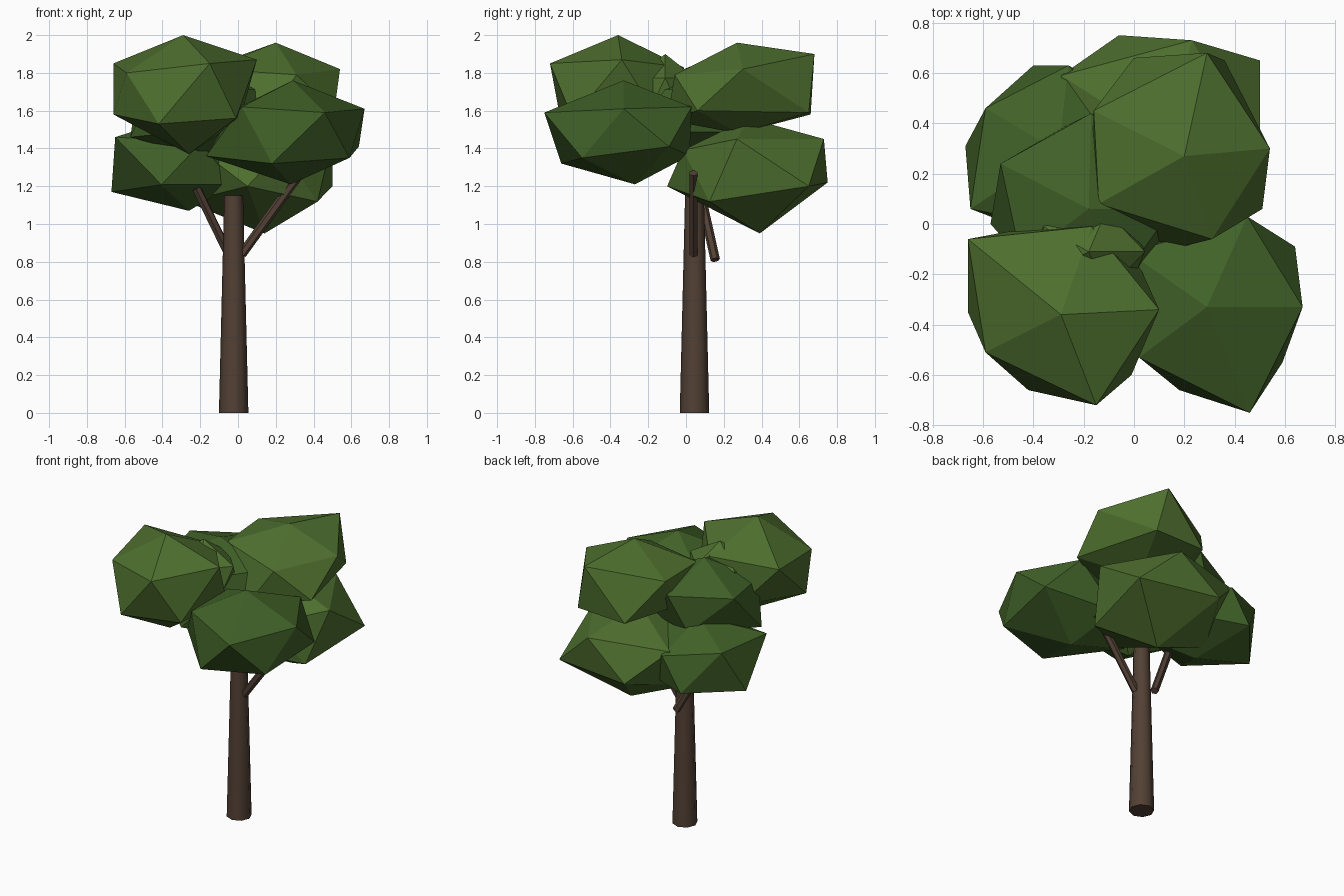
import bpy
from mathutils import Vector


def material(name, rgb):
    m = bpy.data.materials.new(name)
    m.diffuse_color = (*rgb, 1)
    return m


BARK = material("bark", (0.085, 0.052, 0.035))
LIGHT = material("light_leaf", (0.077, 0.16, 0.028))
DARK = material("dark_leaf", (0.052, 0.12, 0.021))


def limb(name, start, end, r1, r2, sides):
    """Tapered smooth-sided cylinder between two points."""
    a, b = Vector(start), Vector(end)
    d = b - a
    bpy.ops.mesh.primitive_cone_add(
        vertices=sides, radius1=r1, radius2=r2, depth=d.length,
        location=(a + b) / 2, rotation=d.to_track_quat('Z', 'Y').to_euler())
    o = bpy.context.object
    o.name = name
    o.data.materials.append(BARK)
    bpy.ops.object.shade_smooth_by_angle(angle=1.0)


def clump(name, mat, center, size, pulls):
    """Low-poly leaf clump: stretched icosahedron, a few corners pulled out."""
    bpy.ops.mesh.primitive_ico_sphere_add(subdivisions=1, radius=1)
    o = bpy.context.object
    o.name = name
    o.data.materials.append(mat)
    c = Vector(center)
    free = list(o.data.vertices)
    for v in free:
        v.co = Vector((v.co.x * size[0], v.co.y * size[1], v.co.z * size[2])) + c
    for p in map(Vector, pulls):
        v = min(free, key=lambda w: (w.co - p).length)
        v.co = p
        free.remove(v)


# Trunk and branches
limb("trunk", (-0.023, 0.045, 0), (-0.023, 0.045, 1.15), 0.078, 0.05, 8)
limb("right_branch", (0.02, 0.04, 0.84), (0.33, 0.04, 1.27), 0.025, 0.025, 6)
limb("left_branch", (-0.035, 0.155, 0.81), (-0.22, 0.07, 1.19), 0.025, 0.025, 6)

# Leaf clumps
clump("front_left_leaves", LIGHT, (-0.28, -0.35, 1.69), (0.40, 0.40, 0.31), [
    (-0.29, -0.36, 2.0), (-0.66, -0.06, 1.85), (-0.59, -0.51, 1.80),
    (-0.15, -0.72, 1.85), (0.10, -0.34, 1.87), (-0.66, -0.35, 1.58),
    (-0.42, -0.66, 1.53), (-0.01, -0.60, 1.56), (-0.26, -0.36, 1.37)])
clump("front_right_leaves", DARK, (0.28, -0.33, 1.485), (0.41, 0.41, 0.275), [
    (0.29, -0.33, 1.76), (0.67, -0.33, 1.61), (0.46, -0.75, 1.59),
    (0.02, -0.53, 1.62), (0.45, 0.03, 1.62), (0.64, -0.09, 1.41),
    (0.59, -0.55, 1.35), (0.18, -0.66, 1.32), (-0.17, -0.30, 1.36),
    (0.28, -0.27, 1.21)])
clump("back_right_leaves", LIGHT, (0.19, 0.28, 1.72), (0.40, 0.40, 0.24), [
    (0.20, 0.27, 1.96), (0.29, 0.68, 1.90), (0.54, 0.30, 1.82),
    (0.31, -0.06, 1.79), (-0.14, 0.08, 1.82), (-0.16, 0.45, 1.83),
    (0.51, 0.06, 1.60), (0.36, 0.65, 1.59), (0.00, 0.66, 1.58),
    (0.15, -0.10, 1.55)])
clump("back_lower_leaves", LIGHT, (0.11, 0.35, 1.255), (0.43, 0.43, 0.305), [
    (0.12, 0.33, 1.56), (0.23, 0.73, 1.45), (0.50, 0.27, 1.45),
    (-0.29, 0.59, 1.44), (0.50, 0.65, 1.20), (-0.06, 0.75, 1.22),
    (0.05, -0.10, 1.20), (0.14, 0.39, 0.95)])
clump("left_lower_leaves", DARK, (-0.30, 0.29, 1.32), (0.38, 0.38, 0.25), [
    (-0.67, 0.31, 1.17), (-0.65, 0.06, 1.46), (-0.59, 0.46, 1.46),
    (-0.40, 0.63, 1.20), (-0.26, 0.63, 1.42), (-0.26, 0.28, 1.07)])
clump("middle_leaves", DARK, (-0.18, 0.06, 1.60), (0.37, 0.38, 0.25), [
    (-0.53, 0.24, 1.73), (-0.17, 0.44, 1.73), (-0.57, 0.0, 1.46)])
clump("inner_top_leaves", LIGHT, (-0.18, -0.11, 1.67), (0.25, 0.19, 0.23), [])
